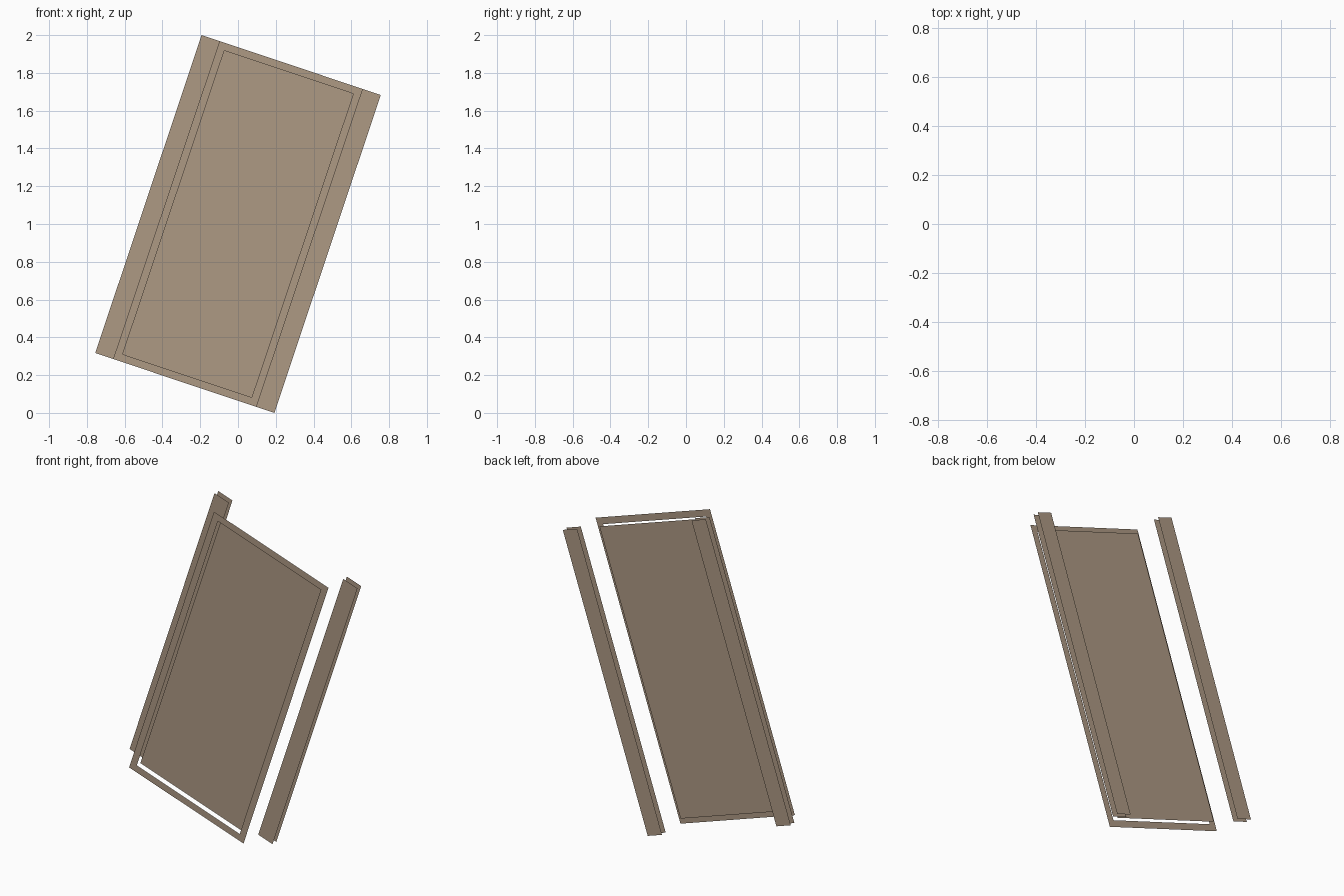
import bpy
import math
from mathutils import Matrix

if "Cube" in bpy.data.objects:
    bpy.data.objects.remove(bpy.data.objects["Cube"])

TILT = Matrix.Translation((0, 0, 1)) @ Matrix.Rotation(math.radians(18.5), 4, 'Y')
HALF_L = 1.775 / 2      # half length of every part
FRAME_W = 0.40          # half width of the frame
STRIP_W = 0.10          # width of a side strip
INSET = 0.04            # frame border
Y_OUT, Y_IN = 0.0875, 0.0525

wood = bpy.data.materials.new("tan")
wood.diffuse_color = (0.42, 0.32, 0.23, 1)
wood.use_nodes = True
wood.node_tree.nodes["Principled BSDF"].inputs["Base Color"].default_value = wood.diffuse_color


def rect(x0, x1, h, y):
    """Corners of an upright rectangle, facing the front."""
    return [(x0, y, -h), (x1, y, -h), (x1, y, h), (x0, y, h)]


def sheet(name, verts, faces):
    me = bpy.data.meshes.new(name)
    me.from_pydata([TILT @ Matrix.Translation(v).translation for v in verts], [], faces)
    me.materials.append(wood)
    ob = bpy.data.objects.new(name, me)
    bpy.context.collection.objects.link(ob)
    return ob


# Front frame: flat border with an open middle
outer = rect(-FRAME_W, FRAME_W, HALF_L, -Y_OUT)
inner = rect(-FRAME_W + INSET, FRAME_W - INSET, HALF_L - INSET, -Y_OUT)
sheet("front_frame", outer + inner,
      [(i, (i + 1) % 4, 4 + (i + 1) % 4, 4 + i) for i in range(4)])

# Recessed panel just behind the frame opening
sheet("recessed_panel",
      rect(-FRAME_W + INSET, FRAME_W - INSET, HALF_L - INSET, -Y_IN), [(0, 1, 2, 3)])

# Side strips behind the frame: a front and a back sheet on each side
for side, x0 in (("left", -FRAME_W - STRIP_W), ("right", FRAME_W)):
    sheet(side + "_strip",
          rect(x0, x0 + STRIP_W, HALF_L, Y_IN) + rect(x0, x0 + STRIP_W, HALF_L, Y_OUT),
          [(0, 1, 2, 3), (7, 6, 5, 4)])
